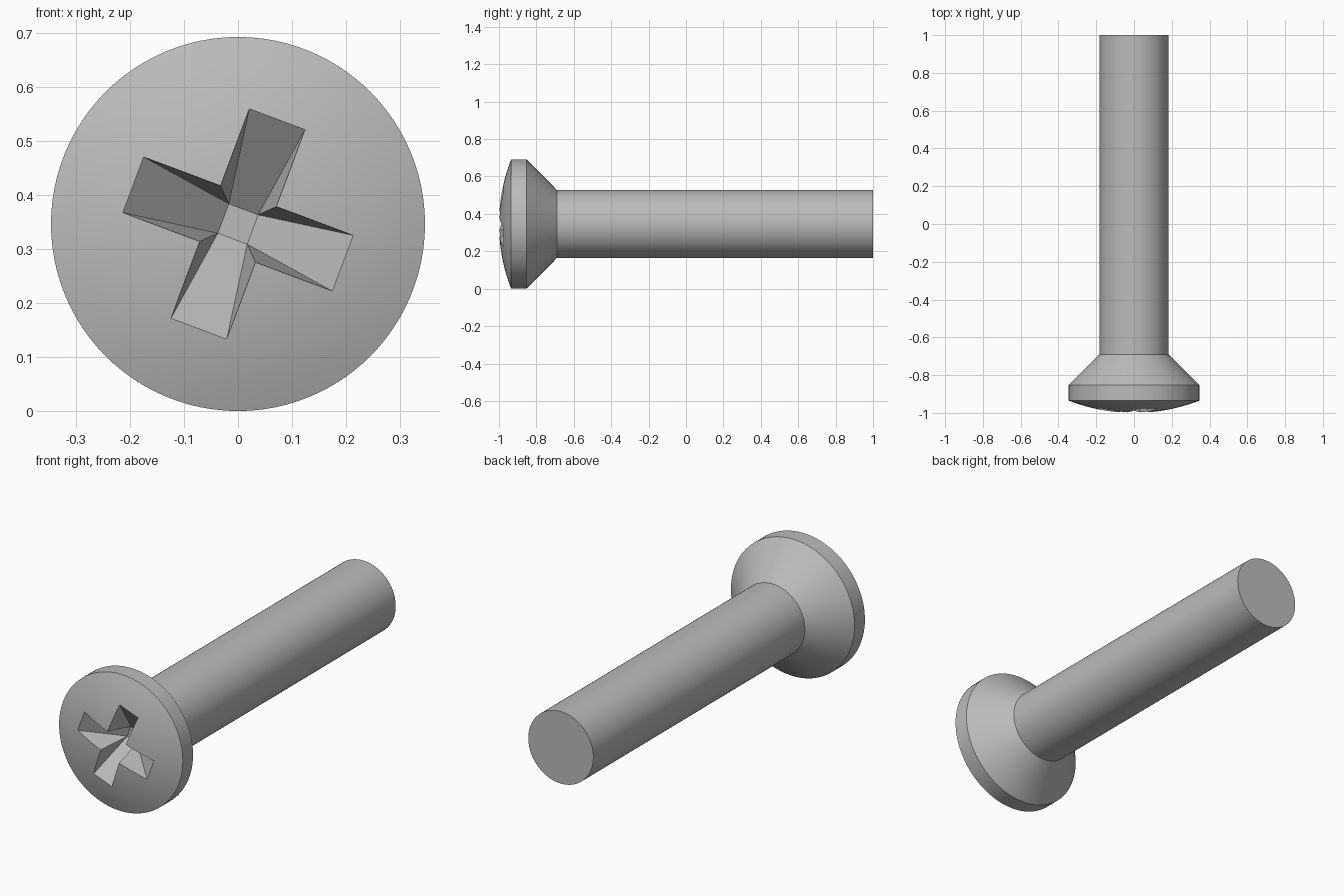
import bpy, bmesh, math
from mathutils import Matrix, Vector

cube = bpy.data.objects.get("Cube")
if cube:
    bpy.data.objects.remove(cube)

HEAD_R, SHAFT_R = 0.346, 0.182
AXIS_Z = HEAD_R
TURN = math.radians(20.5)
SEGMENTS = 96

steel = bpy.data.materials.new("grey steel")
steel.use_nodes = True
colour = (0.5, 0.5, 0.5, 1)
steel.diffuse_color = colour
steel.node_tree.nodes["Principled BSDF"].inputs["Base Color"].default_value = colour


def make_object(name, bm):
    bmesh.ops.recalc_face_normals(bm, faces=bm.faces)
    mesh = bpy.data.meshes.new(name)
    bm.to_mesh(mesh)
    bm.free()
    mesh.materials.append(steel)
    obj = bpy.data.objects.new(name, mesh)
    bpy.context.collection.objects.link(obj)
    return obj


def dome_y(r):
    """Depth of the domed face at a given radius."""
    rise = 0.065
    ball = (HEAD_R ** 2 + rise ** 2) / (2 * rise)
    return -1 + ball - math.sqrt(ball ** 2 - r ** 2)


# Screw body: lathe the half profile about the long axis
profile = [(HEAD_R * i / 8, dome_y(HEAD_R * i / 8)) for i in range(9)]
profile += [(HEAD_R, -0.853), (SHAFT_R, -0.69), (SHAFT_R, 1), (0, 1)]
bm = bmesh.new()
verts = [bm.verts.new((r, y, AXIS_Z)) for r, y in profile]
edges = [bm.edges.new(pair) for pair in zip(verts, verts[1:])]
bmesh.ops.spin(bm, geom=verts + edges, cent=(0, 0, AXIS_Z), axis=(0, 1, 0),
               angle=math.tau, steps=SEGMENTS, use_duplicate=False)
bmesh.ops.remove_doubles(bm, verts=bm.verts, dist=1e-4)
screw = make_object("screw_body", bm)

# Cross recess cutter: four arms sloping down to a small square floor
ARM, HALF, FLOOR, FLOOR_Y = 0.207, 0.055, 0.029, -0.83
bm = bmesh.new()
outer, rim, floor = [], [], []
for k in range(4):
    spin = Matrix.Rotation(TURN + k * math.pi / 2, 3, 'Y')

    def point(x, y, z):
        return bm.verts.new(spin @ Vector((x, y, z)) + Vector((0, 0, AXIS_Z)))

    for x, z in ((ARM, HALF), (ARM, -HALF), (HALF, -HALF)):
        outer.append(point(x, -1.1, z))
        rim.append(point(x, dome_y(math.hypot(x, z)), z))
    floor.append(point(FLOOR, FLOOR_Y, -FLOOR))
for i in range(12):
    j = (i + 1) % 12
    bm.faces.new((outer[i], outer[j], rim[j], rim[i]))
for k in range(4):
    a, b, c = rim[3 * k:3 * k + 3]
    following = rim[(3 * k + 3) % 12]
    bm.faces.new((a, b, floor[k], floor[k - 1]))
    bm.faces.new((b, c, floor[k]))
    bm.faces.new((c, following, floor[k]))
bm.faces.new(outer)
bm.faces.new(floor)
cutter = make_object("recess_cutter", bm)
cutter.hide_render = True

# Cut the recess, then drop the cutter
cut = screw.modifiers.new("cross recess", 'BOOLEAN')
cut.operation = 'DIFFERENCE'
cut.solver = 'EXACT'
cut.object = cutter
bpy.ops.object.select_all(action='DESELECT')
screw.select_set(True)
bpy.context.view_layer.objects.active = screw
bpy.ops.object.modifier_apply(modifier=cut.name)
bpy.data.objects.remove(cutter)

bpy.ops.object.shade_smooth_by_angle(angle=math.radians(15))
